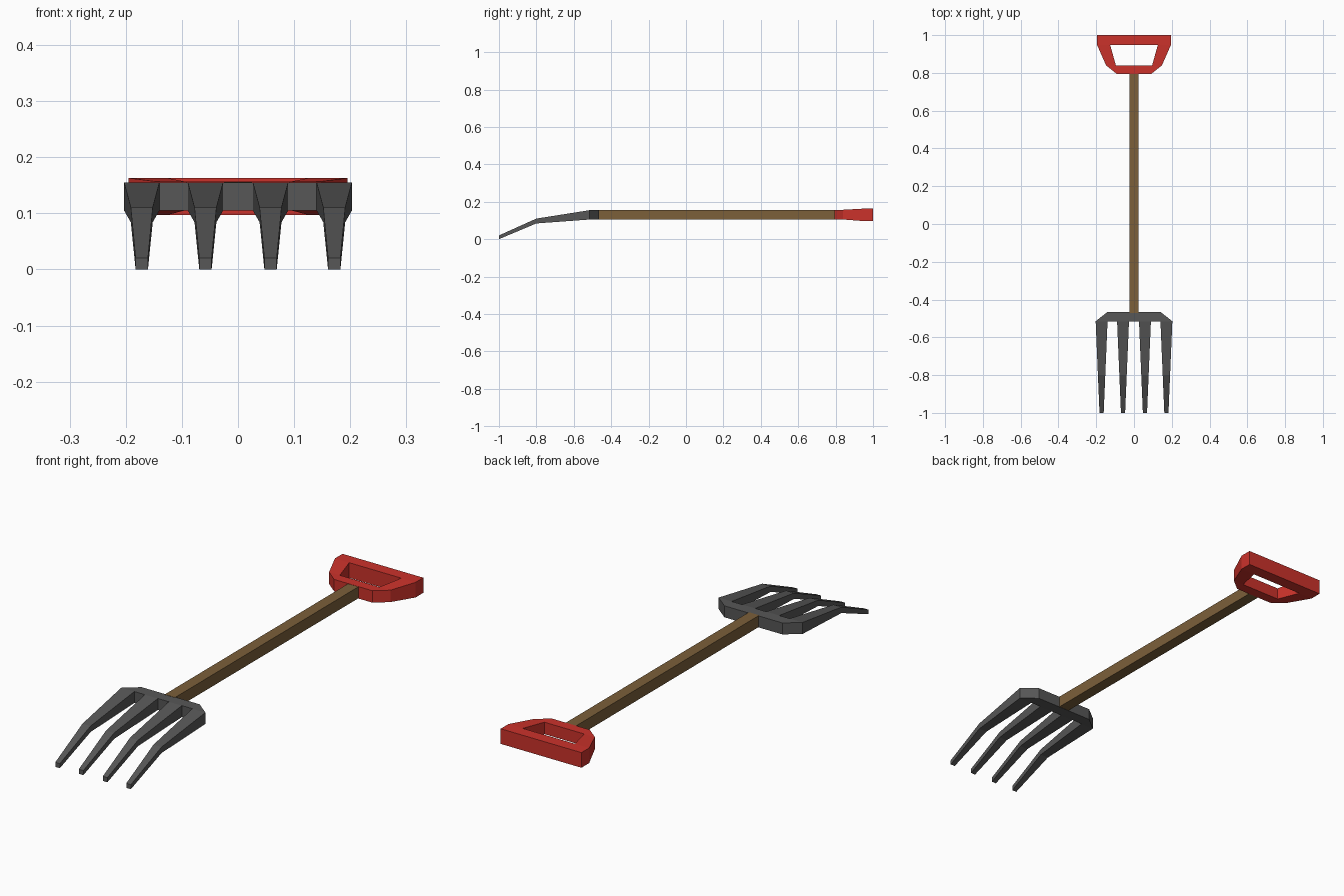
import bpy, bmesh

if "Cube" in bpy.data.objects:
    bpy.data.objects.remove(bpy.data.objects["Cube"])

def material(name, rgb):
    m = bpy.data.materials.new(name)
    m.diffuse_color = (*rgb, 1)
    m.use_nodes = True
    m.node_tree.nodes["Principled BSDF"].inputs["Base Color"].default_value = m.diffuse_color
    return m

RED = material("red", (0.60, 0.032, 0.024))
WOOD = material("brown wood", (0.20, 0.115, 0.042))
STEEL = material("dark grey steel", (0.095, 0.095, 0.095))

def plate(name, faces, heights, mat):
    """Solid from plan-view faces; heights maps each y to (bottom, top)."""
    bm = bmesh.new()
    cache = {}
    def vert(p, level):
        key = (round(p[0], 4), round(p[1], 4), level)
        if key not in cache:
            cache[key] = bm.verts.new((p[0], p[1], heights[p[1]][level]))
        return cache[key]
    edges = {}
    for f in faces:
        pts = [(round(x, 4), y) for x, y in f]
        for level in (0, 1):
            bm.faces.new([vert(p, level) for p in pts])
        for a, b in zip(pts, pts[1:] + pts[:1]):
            edges.setdefault(frozenset((a, b)), []).append((a, b))
    # side walls on the outline edges only
    for e in edges.values():
        if len(e) == 1:
            a, b = e[0]
            bm.faces.new([vert(a, 0), vert(b, 0), vert(b, 1), vert(a, 1)])
    bmesh.ops.recalc_face_normals(bm, faces=bm.faces)
    me = bpy.data.meshes.new(name)
    bm.to_mesh(me)
    bm.free()
    me.materials.append(mat)
    ob = bpy.data.objects.new(name, me)
    bpy.context.collection.objects.link(ob)
    return ob

def flip(face):
    return [(-x, y) for x, y in face]

# fork head: shoulder bar plus four bent, tapering tines
TIP, BEND, ROOT, BACK = -1.0, -0.8, -0.515, -0.465
half = {TIP: 0.011, BEND: 0.0195, ROOT: 0.0315}
fork_faces, bar = [], [(0.14, BACK), (-0.14, BACK)]
for cx in (-0.1715, -0.058, 0.058, 0.1715):
    bar += [(cx - half[ROOT], ROOT), (cx + half[ROOT], ROOT)]
    for a, b in ((TIP, BEND), (BEND, ROOT)):
        fork_faces.append([(cx - half[a], a), (cx + half[a], a),
                           (cx + half[b], b), (cx - half[b], b)])
fork_faces.append(bar)
plate("fork_head", fork_faces,
      {TIP: (0.0, 0.02), BEND: (0.084, 0.11), ROOT: (0.105, 0.155), BACK: (0.105, 0.155)}, STEEL)

# square wooden shaft
plate("shaft", [[(-0.025, -0.47), (0.025, -0.47), (0.025, 0.80), (-0.025, 0.80)]],
      {-0.47: (0.106, 0.156), 0.80: (0.106, 0.156)}, WOOD)

# D-shaped grip with a through opening
o0, o1, o2, o3 = (0.092, 0.795), (0.148, 0.84), (0.195, 0.947), (0.195, 1.0)
i0, i1 = (0.096, 0.84), (0.126, 0.947)
side = [[o0, o1, i0], [o1, o2, i1, i0], [o2, o3, i1]]
grip = side + [flip(f) for f in side]
for a, b in ((o0, i0), (o3, i1)):
    grip.append([a, b] + flip([b, a]))
thin, thick = (0.105, 0.157), (0.097, 0.163)
plate("grip", grip, {0.795: thin, 0.84: thin, 0.947: thick, 1.0: thick}, RED)
